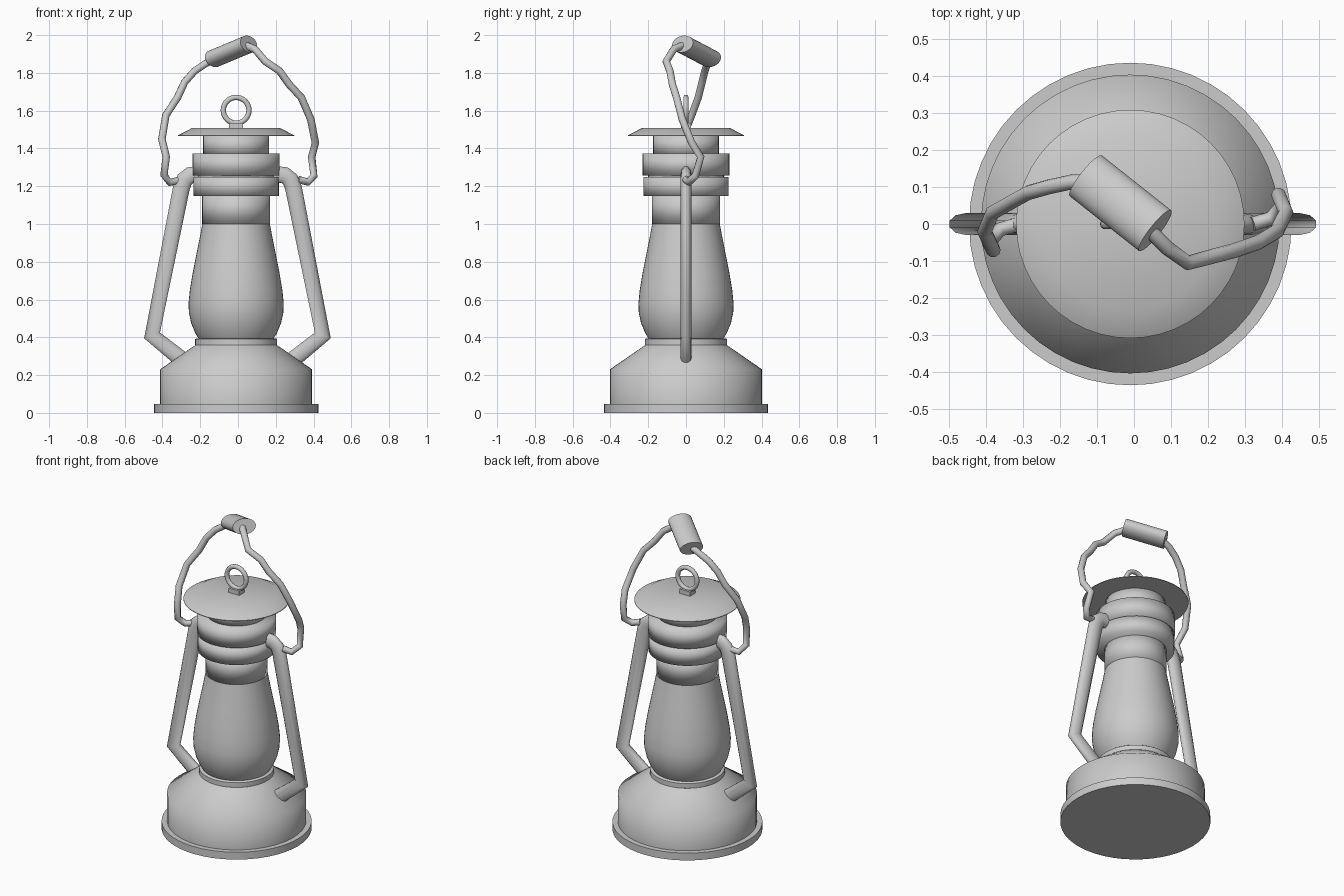
import bpy, bmesh, math
from mathutils import Vector, Matrix

if "Cube" in bpy.data.objects:
    bpy.data.objects.remove(bpy.data.objects["Cube"])

CX = -0.01  # axis of the lantern body
metal = bpy.data.materials.new("grey_metal")
metal.diffuse_color = (0.6, 0.6, 0.6, 1)
metal.use_nodes = True
metal.node_tree.nodes["Principled BSDF"].inputs["Base Color"].default_value = metal.diffuse_color


def finish(ob, angle):
    ob.data.materials.clear()
    ob.data.materials.append(metal)
    bpy.ops.object.select_all(action='DESELECT')
    ob.select_set(True)
    bpy.context.view_layer.objects.active = ob
    bpy.ops.object.shade_smooth_by_angle(angle=math.radians(angle))


def from_bmesh(name, bm, angle):
    bmesh.ops.recalc_face_normals(bm, faces=bm.faces)
    me = bpy.data.meshes.new(name)
    bm.to_mesh(me)
    bm.free()
    ob = bpy.data.objects.new(name, me)
    bpy.context.collection.objects.link(ob)
    finish(ob, angle)
    return ob


def lathe(name, profile, angle=40, n=48):
    """Closed turned part from (radius, height) pairs."""
    bm = bmesh.new()
    rings = [[bm.verts.new((CX + r * math.cos(2 * math.pi * i / n),
                            r * math.sin(2 * math.pi * i / n), z))
              for i in range(n)] for r, z in profile]
    for a, b in zip(rings, rings[1:]):
        for i in range(n):
            j = (i + 1) % n
            bm.faces.new((a[i], a[j], b[j], b[i]))
    bm.faces.new(rings[0])
    bm.faces.new(rings[-1])
    return from_bmesh(name, bm, angle)


def tube(name, points, radius, flat=1.0):
    """Round tube along a path, optionally flattened in y."""
    cu = bpy.data.curves.new(name, 'CURVE')
    cu.dimensions = '3D'
    cu.bevel_depth = radius
    cu.bevel_resolution = 3
    cu.use_fill_caps = True
    sp = cu.splines.new('POLY')
    sp.points.add(len(points) - 1)
    for p, co in zip(sp.points, points):
        p.co = (*co, 1)
    ob = bpy.data.objects.new(name, cu)
    bpy.context.collection.objects.link(ob)
    bpy.ops.object.select_all(action='DESELECT')
    ob.select_set(True)
    bpy.context.view_layer.objects.active = ob
    bpy.ops.object.convert(target='MESH')
    ob = bpy.context.view_layer.objects.active
    ob.data.transform(Matrix.Diagonal((1, flat, 1, 1)))
    finish(ob, 60)
    return ob


# Base, fuel tank and burner collar
lathe("base_flange", [(.435, 0), (.435, .047)])
lathe("fuel_tank", [(.403, .04), (.403, .23), (.215, .36), (.2, .37)], 75)
lathe("burner_collar", [(.21, .355), (.217, .36), (.217, .39), (.21, .395)])

# Glass globe
lathe("glass_globe", [(.19, .38), (.215, .42), (.238, .475), (.25, .53),
                      (.252, .58), (.245, .65), (.23, .74), (.21, .84),
                      (.194, .92), (.178, 1.005)])

# Chimney with two bands
lathe("lower_neck", [(.18, 1.0), (.18, 1.16)], 100)
lathe("lower_band", [(.226, 1.147), (.226, 1.25)], 100)
lathe("band_groove", [(.2, 1.24), (.2, 1.27)])
lathe("upper_band", [(.23, 1.258), (.23, 1.372)], 100)
lathe("upper_neck", [(.174, 1.36), (.174, 1.47)], 100)

# Hood and top ring
lathe("hood", [(.308, 1.465), (.308, 1.469), (.235, 1.507)])
bm = bmesh.new()
bmesh.ops.create_cube(bm, size=1, matrix=Matrix.Translation((CX, 0, 1.515))
                      @ Matrix.Diagonal((.075, .055, .04, 1)))
from_bmesh("ring_mount", bm, 30)
bpy.ops.mesh.primitive_torus_add(location=(CX, 0, 1.602), rotation=(math.pi / 2, 0, 0),
                                 major_radius=.068, minor_radius=.014,
                                 major_segments=32, minor_segments=10)
ring = bpy.context.object
ring.name = "top_ring"
finish(ring, 60)

# Flattened side tubes
side = [(.19, 1.263), (.25, 1.258), (.28, 1.235), (.297, 1.19),
        (.452, .41), (.26, .255)]
for label, s in (("left", -1), ("right", 1)):
    tube(label + "_side_tube", [(s * x - .003, 0, z) for x, z in side], .047, .62)

# Bent wire bail
tube("right_bail_wire", [
    (.03, -.005, 1.95), (.09, -.065, 1.925), (.145, -.105, 1.86), (.22, -.085, 1.81),
    (.27, -.072, 1.74), (.335, -.05, 1.67), (.385, -.02, 1.555), (.41, .03, 1.43),
    (.39, .078, 1.355), (.402, .05, 1.255), (.37, .015, 1.222), (.32, 0, 1.235)], .02)
tube("left_bail_wire", [
    (-.11, .115, 1.88), (-.17, .113, 1.85), (-.23, .1, 1.81), (-.283, .085, 1.75),
    (-.32, .065, 1.67), (-.382, .03, 1.575), (-.403, -.02, 1.45), (-.38, -.07, 1.355),
    (-.392, -.05, 1.26), (-.362, -.015, 1.22), (-.31, 0, 1.232)], .02)

# Flattened hand grip, tilted between the wire ends
a, b = Vector((-.13, .13, 1.875)), Vector((.057, -.018, 1.953))
axis = (b - a).normalized()
wide = axis.cross(Vector((0, 0, 1))).normalized()
up = axis.cross(wide)
rot = Matrix((wide, up, axis)).transposed().to_4x4()
bm = bmesh.new()
bmesh.ops.create_cone(bm, cap_ends=True, segments=24, radius1=1, radius2=1, depth=1,
                      matrix=Matrix.Translation((a + b) / 2) @ rot
                      @ Matrix.Diagonal((.07, .047, (b - a).length, 1)))
from_bmesh("hand_grip", bm, 40)
